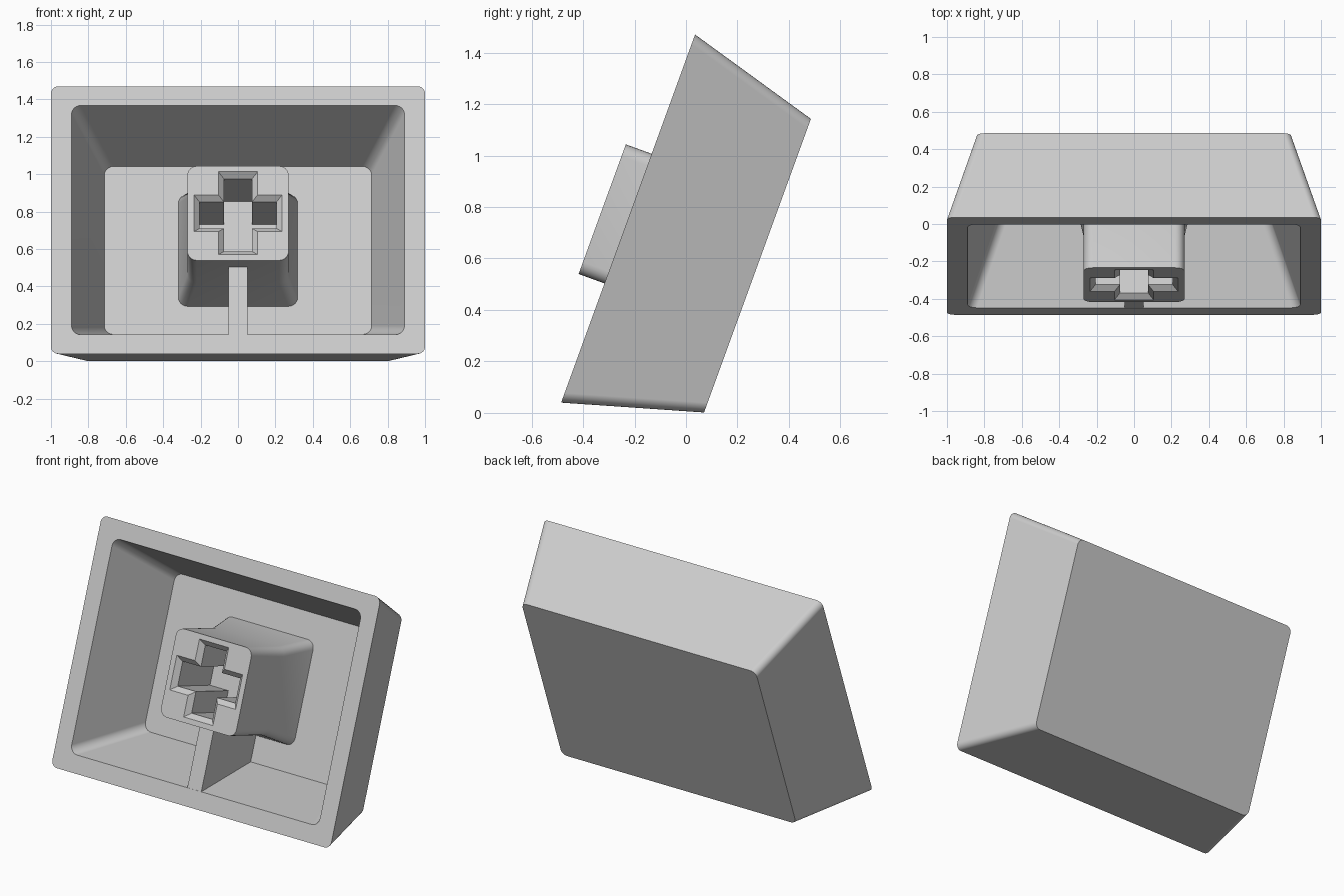
import bpy, bmesh, math
from mathutils import Matrix, Vector

old = bpy.data.objects.get("Cube")
if old:
    bpy.data.objects.remove(old, do_unlink=True)

# Local frame: the open rim lies in the XY plane and +Z points out of the cavity
TILT = Matrix.Translation((0, -0.225, 0.755)) @ Matrix.Rotation(math.radians(70), 4, 'X')

grey = bpy.data.materials.new("matte grey plastic")
grey.use_nodes = True
grey.diffuse_color = (0.6, 0.6, 0.6, 1)
grey.node_tree.nodes["Principled BSDF"].inputs["Base Color"].default_value = (0.6, 0.6, 0.6, 1)


def rounded_rect(hx, hy, z, r, segs=6):
    pts = []
    for sx, sy, start in ((1, 1, 0), (-1, 1, 90), (-1, -1, 180), (1, -1, 270)):
        for i in range(segs + 1):
            a = math.radians(start + 90 * i / segs)
            pts.append(Vector((sx * (hx - r) + r * math.cos(a),
                               sy * (hy - r) + r * math.sin(a), z)))
    return pts


def cross(length, width, z):
    pts = []
    for q in range(4):
        turn = Matrix.Rotation(q * math.pi / 2, 3, 'Z')
        for p in ((length, -width), (length, width), (width, width)):
            pts.append(turn @ Vector((p[0], p[1], z)))
    return pts


def loft(bm, rings, cap_start=False, cap_end=False):
    loops = [[bm.verts.new(p) for p in ring] for ring in rings]
    for a, b in zip(loops, loops[1:]):
        n = len(a)
        for i in range(n):
            j = (i + 1) % n
            bm.faces.new((a[i], a[j], b[j], b[i]))
    if cap_start:
        bm.faces.new(loops[0])
    if cap_end:
        bm.faces.new(loops[-1])
    return loops


def finish(bm, name, weighted=False):
    bmesh.ops.recalc_face_normals(bm, faces=bm.faces[:])
    bm.transform(TILT)
    mesh = bpy.data.meshes.new(name)
    bm.to_mesh(mesh)
    bm.free()
    mesh.materials.append(grey)
    mesh.shade_smooth()
    mesh.set_sharp_from_angle(angle=math.radians(24))
    ob = bpy.data.objects.new(name, mesh)
    bpy.context.collection.objects.link(ob)
    if weighted:
        mod = ob.modifiers.new("flat walls", 'WEIGHTED_NORMAL')
        mod.keep_sharp = True
    return ob


# Hollow tapered shell: outer face, rim, cavity wall, cavity floor
bm = bmesh.new()
loft(bm, [rounded_rect(0.84, 0.607, -0.535, 0.04),
          rounded_rect(1.0, 0.761, 0, 0.04),
          rounded_rect(0.89, 0.652, 0, 0.05),
          rounded_rect(0.715, 0.478, -0.475, 0.05)], True, True)
finish(bm, "cap_shell", True)

# Stem with flared foot and chamfered cross socket
bm = bmesh.new()
body = loft(bm, [rounded_rect(0.32, 0.319, -0.48, 0.05),
                 rounded_rect(0.27, 0.268, -0.25, 0.05),
                 rounded_rect(0.27, 0.268, 0.107, 0.05)], cap_start=True)
socket = loft(bm, [cross(0.236, 0.105, 0.107),
                   cross(0.206, 0.075, 0.077),
                   cross(0.206, 0.075, -0.275)], cap_end=True)
edges = []
for ring in (body[-1], socket[0]):
    for i, v in enumerate(ring):
        edges.append(bm.edges.get((v, ring[(i + 1) % len(ring)])))
bmesh.ops.triangle_fill(bm, use_beauty=True, use_dissolve=False, edges=edges)
finish(bm, "stem")

# Support rib joining the stem to the lower wall
bm = bmesh.new()
side = ((-0.655, -0.001), (-0.26, -0.001), (-0.26, -0.48), (-0.48, -0.48))
loft(bm, [[Vector((x, y, z)) for y, z in side] for x in (-0.05, 0.05)], True, True)
finish(bm, "support_rib")
